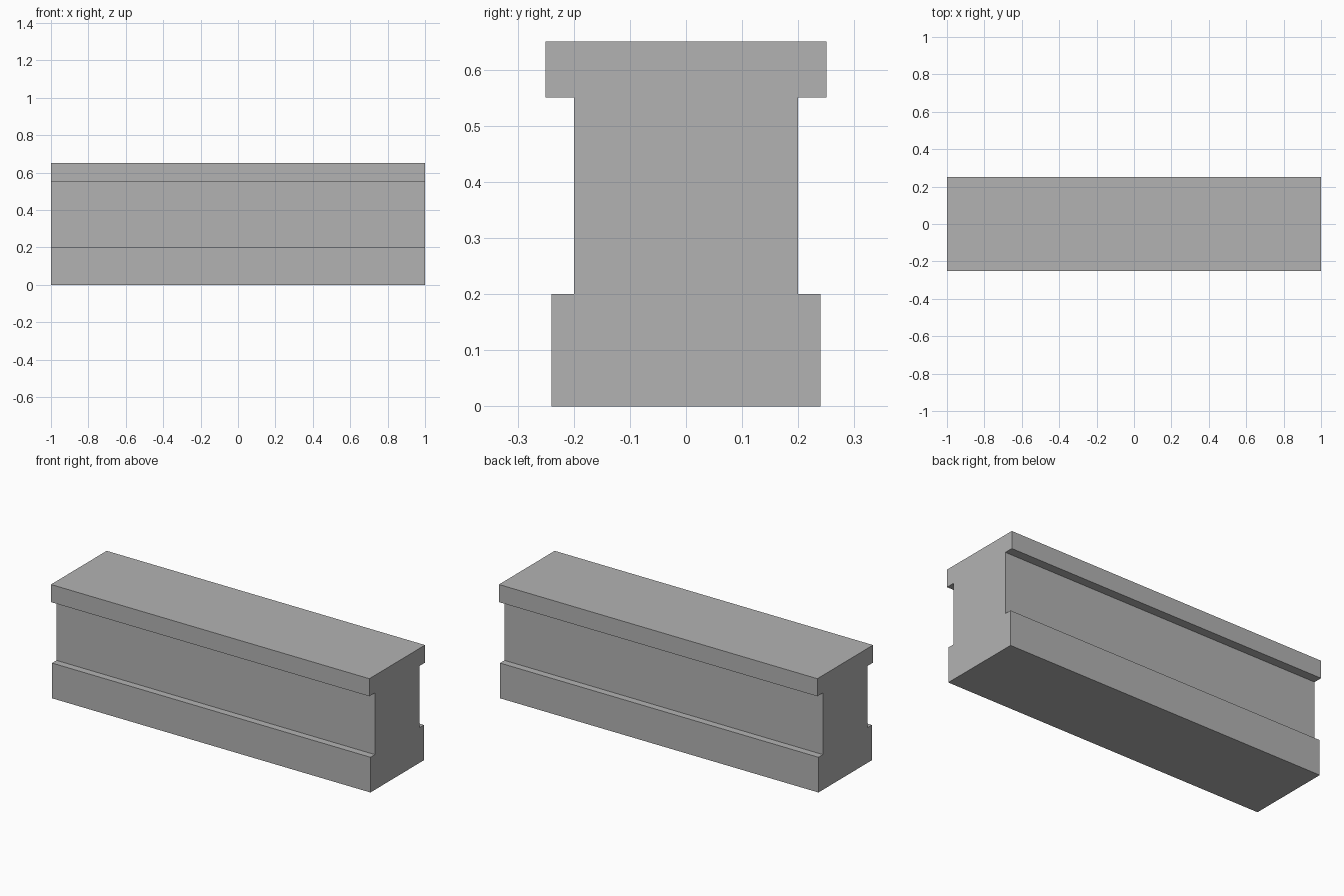
import bpy
import bmesh

cube = bpy.data.objects.get("Cube")
if cube:
    bpy.data.objects.remove(cube, do_unlink=True)

# Plain grey material
grey = bpy.data.materials.new("plain grey")
grey.use_nodes = True
colour = (0.45, 0.45, 0.45, 1)
grey.diffuse_color = colour
grey.node_tree.nodes["Principled BSDF"].inputs["Base Color"].default_value = colour

# Half of the cross-section (y, z): base plinth, recessed body, overhanging cap
half = [(0.24, 0), (0.24, 0.2), (0.2, 0.2), (0.2, 0.55), (0.25, 0.55), (0.25, 0.65)]
profile = half + [(-y, z) for y, z in reversed(half)]

# Extrude the mirrored cross-section along the length
bm = bmesh.new()
end = bm.faces.new([bm.verts.new((-1, y, z)) for y, z in profile])
extruded = bmesh.ops.extrude_face_region(bm, geom=[end], use_keep_orig=True)
moved = [v for v in extruded["geom"] if isinstance(v, bmesh.types.BMVert)]
bmesh.ops.translate(bm, verts=moved, vec=(2, 0, 0))
bmesh.ops.recalc_face_normals(bm, faces=bm.faces)

mesh = bpy.data.meshes.new("wall_block")
bm.to_mesh(mesh)
bm.free()
mesh.materials.append(grey)
wall = bpy.data.objects.new("wall_block", mesh)
bpy.context.collection.objects.link(wall)
